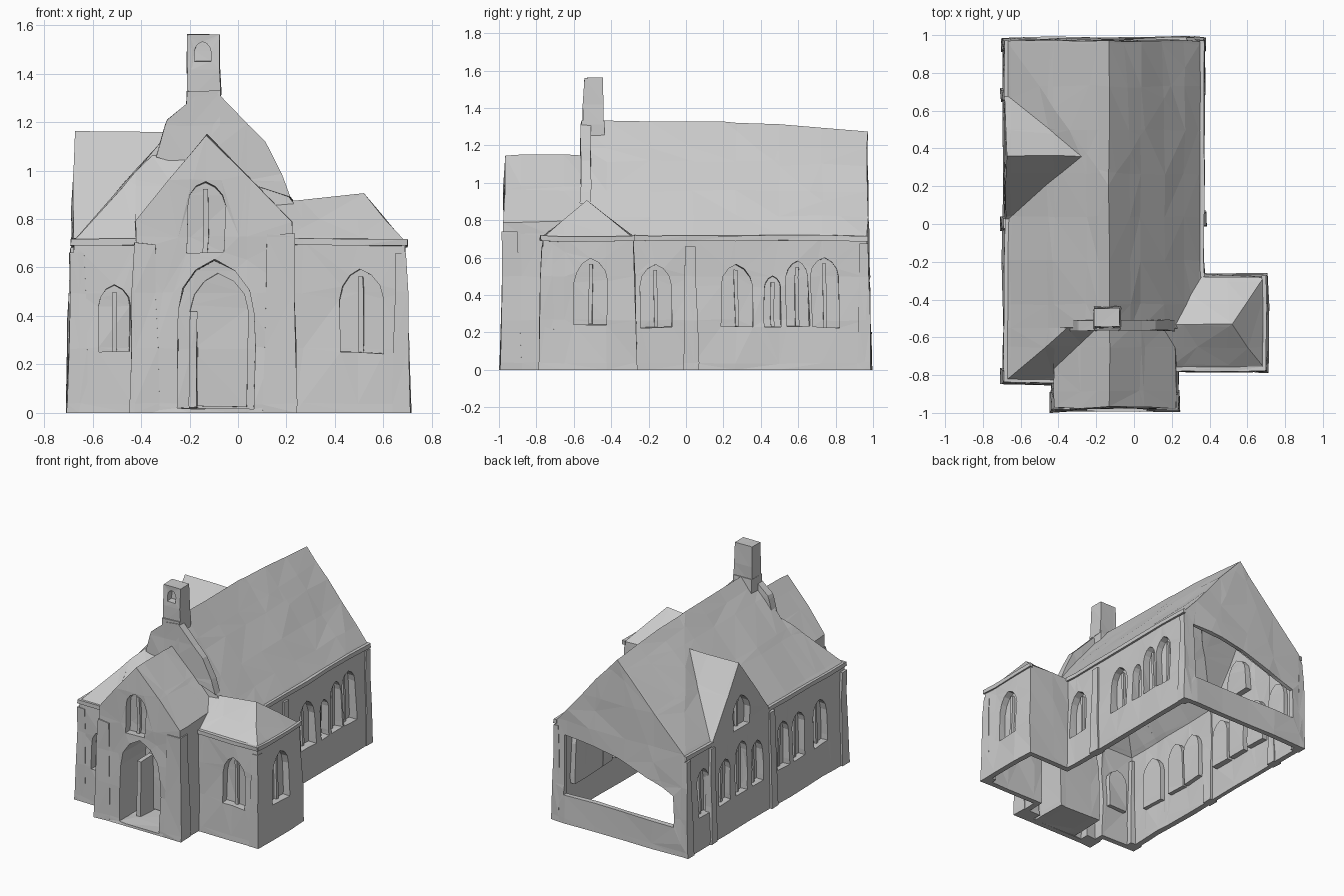
import bpy, bmesh
from mathutils import Vector, noise

if "Cube" in bpy.data.objects:
    bpy.data.objects.remove(bpy.data.objects["Cube"])


def hull(name, pts):
    """Solid from the convex hull of a few points."""
    bm = bmesh.new()
    for p in pts:
        bm.verts.new(p)
    res = bmesh.ops.convex_hull(bm, input=bm.verts[:])
    junk = [g for g in res["geom_interior"] if isinstance(g, bmesh.types.BMVert)]
    bmesh.ops.delete(bm, geom=junk, context='VERTS')
    bmesh.ops.dissolve_limit(bm, angle_limit=0.01, verts=bm.verts[:], edges=bm.edges[:])
    bmesh.ops.recalc_face_normals(bm, faces=bm.faces[:])
    me = bpy.data.meshes.new(name)
    bm.to_mesh(me)
    bm.free()
    ob = bpy.data.objects.new(name, me)
    bpy.context.collection.objects.link(ob)
    return ob


def rect(x0, x1, y0, y1, z):
    return [(x, y, z) for x in (x0, x1) for y in (y0, y1)]


def box(name, x0, x1, y0, y1, z0, z1, flare=0.0):
    return hull(name, rect(x0 - flare, x1 + flare, y0 - flare, y1 + flare, z0) + rect(x0, x1, y0, y1, z1))


def profile(name, pts, axis, a, b):
    """Convex outline (u, z) swept along x or y from a to b."""
    return hull(name, [(d, u, z) if axis == 'x' else (u, d, z) for d in (a, b) for u, z in pts])


def arch_pts(c, w, z0, z1, grow=0.0):
    w, z0, z1 = w + grow, z0 - grow, z1 + grow
    s = z1 - min(1.35 * w, (z1 - z0) * 0.5)
    top = [(0.85, 0.45), (0.5, 0.8)]
    return ([(c - w, z0), (c + w, z0), (c - w, s), (c + w, s), (c, z1)] +
            [(c + k * f * w, s + g * (z1 - s)) for f, g in top for k in (-1, 1)])


def cut(target, tool, op='DIFFERENCE'):
    m = target.modifiers.new(tool.name, 'BOOLEAN')
    m.operation, m.object, m.solver = op, tool, 'EXACT'
    tool.hide_render = True
    tools.append(tool)


def bake(ob):
    deps = bpy.context.evaluated_depsgraph_get()
    me = bpy.data.meshes.new_from_object(ob.evaluated_get(deps))
    ob.modifiers.clear()
    ob.data = me


def weather(ob, step=0.23, amount=0.011):
    """Uneven hand-hewn facets: slice into patches, nudge vertices."""
    bm = bmesh.new()
    bm.from_mesh(ob.data)
    for k in range(3):
        for i in range(-5, 8):
            p, n = Vector(), Vector()
            p[k], n[k] = i * step + 0.037, 1
            bmesh.ops.bisect_plane(bm, geom=bm.verts[:] + bm.edges[:] + bm.faces[:], plane_co=p, plane_no=n)
    bmesh.ops.triangulate(bm, faces=bm.faces[:])
    for v in bm.verts:
        ground = v.co.z < 0.003
        v.co += noise.noise_vector(v.co * 6 + Vector((3, 5, 2))) * amount
        v.co.z = 0 if ground else max(v.co.z, 0)
    bm.to_mesh(ob.data)
    bm.free()


tools = []


def volumes(t, tag):
    """The five building blocks; t > 0 gives the inner cavities, which join up."""
    z0, f = (-0.1, 0.0) if t else (0.0, 0.02)
    e, r = t * 0.4, t * 1.25

    def base(x0, x1, y0, y1, eave):
        return rect(x0 - f, x1 + f, y0 - f, y1 + f, z0) + rect(x0, x1, y0, y1, eave - e)
    return [
        # nave
        hull(tag + "nave", base(-0.675 + t, 0.355 - t, -0.55 + t, 0.97 - t, 0.71) +
             [(-0.13, -0.55 + t, 1.33 - r), (-0.13, 0.2, 1.33 - r), (-0.13, 0.97 - t, 1.28 - r)]),
        # front left corner with hipped roof
        hull(tag + "corner", base(-0.675 + t, -0.2, -0.83 + t, -0.45, 0.71) +
             [(-0.3, -0.5 + t, 1.13 - r), (-0.2 - t, -0.5 + t, 1.13 - r)]),
        # front porch
        hull(tag + "porch", base(-0.42 + t, 0.22 - t, -0.97 + t, -0.5, 0.79) +
             [(-0.13, y, 1.15 - r) for y in (-0.97 + t, -0.5)]),
        # hipped side room
        hull(tag + "side_room", base(0.17, 0.69 - t, -0.765 + t, -0.28 - t, 0.71) +
             [(0.15 + t, -0.53, 0.87 - r), (0.52 - t, -0.53, 0.9 - r)]),
        # left cross gable
        hull(tag + "cross_gable", rect(-0.685 + t, -0.5, 0.02 + t, 0.68 - t, z0) +
             rect(-0.685 + t, -0.6, 0.02 + t, 0.68 - t, 0.71 - e) +
             [(-0.675 + t, 0.36, 1.16 - r), (-0.28 - t, 0.36, 1.16 - r)]),
    ]


# Building shell: thin walls, open underneath
outer = volumes(0, "outer_")
shell = outer[0]
shell.name = "building_shell"
for o in outer[1:]:
    cut(shell, o, 'UNION')
for o in volumes(0.02, "inner_"):
    cut(shell, o)


def niche(tag, ax, d, s, pts, lining, depth):
    """Recess behind the wall face: a lining added inside, then hollowed from outside."""
    cut(shell, profile(tag + "_lining", lining, ax, d + s * 0.012, d + s * (depth + 0.012)), 'UNION')
    cut(shell, profile(tag + "_hollow", pts, ax, d - s * 0.06, d + s * depth))


# Windows: axis, wall position, inward sign, centre, half width, sill, top
windows = [('x', 0.36, -1, c, w, 0.23, z) for c, w, z in
           ((-0.16, 0.085, 0.56), (0.27, 0.085, 0.56), (0.46, 0.045, 0.5), (0.595, 0.06, 0.58), (0.745, 0.075, 0.6))]
windows += [('x', -0.685, 1, c, w, 0.23, z) for c, w, z in
            ((-0.55, 0.08, 0.56), (-0.3, 0.065, 0.56), (-0.13, 0.065, 0.56),
             (0.17, 0.065, 0.54), (0.35, 0.065, 0.6), (0.54, 0.065, 0.54), (0.77, 0.07, 0.56))]
windows += [('x', -0.685, 1, 0.35, 0.09, 0.7, 0.93),
            ('x', 0.7, -1, -0.51, 0.09, 0.24, 0.59),
            ('y', -0.775, 1, 0.51, 0.09, 0.25, 0.59),
            ('y', -0.84, 1, -0.51, 0.065, 0.25, 0.53),
            ('y', -0.975, 1, -0.13, 0.075, 0.66, 0.95)]
parts = []
for i, (ax, d, s, c, w, z0, z1) in enumerate(windows):
    niche(f"window_{i}", ax, d, s, arch_pts(c, w, z0, z1), arch_pts(c, w, z0, z1, 0.012), 0.05)
    parts.append(profile(f"window_mullion_{i}", [(c - 0.01, z0), (c + 0.01, z0), (c - 0.01, z1 - 0.03), (c + 0.01, z1 - 0.03)],
                         ax, d + s * 0.03, d + s * 0.055))

# Deep entrance arch and the large opening in the back wall
niche("entrance", 'y', -0.985, 1, arch_pts(-0.09, 0.16, 0.02, 0.63), arch_pts(-0.09, 0.16, 0.02, 0.63, 0.015), 0.29)
cut(shell, profile("back_cutter", [(0.28, 0.2), (0.28, 0.63), (-0.15, 0.58), (-0.59, 0.42), (-0.59, 0.2)],
                   'y', 0.88, 1.1))
bake(shell)

# Door and jamb
parts.append(profile("door", arch_pts(-0.08, 0.12, 0.03, 0.58), 'y', -0.72, -0.685))
parts.append(box("door_jamb", -0.2, -0.17, -0.86, -0.7, 0.02, 0.42))

# Buttresses at the porch, walls and corners
for n, (x0, x1, y0, y1, z) in enumerate([
        (-0.43, -0.34, -0.98, -0.9, 0.7), (0.12, 0.23, -0.98, -0.9, 0.74),
        (0.34, 0.37, 0.0, 0.05, 0.66), (-0.695, -0.66, -0.02, 0.03, 0.68),
        (-0.695, -0.66, 0.66, 0.7, 0.68), (-0.69, -0.65, 0.93, 0.975, 0.68),
        (0.33, 0.365, 0.93, 0.975, 0.68), (-0.69, -0.63, -0.835, -0.78, 0.66),
        (0.65, 0.695, -0.775, -0.72, 0.66)]):
    parts.append(box(f"buttress_{n}", x0, x1, y0, y1, 0, z, 0.015))

# Eaves
for n, (x0, x1, y0, y1) in enumerate([(0.345, 0.37, -0.28, 0.975), (-0.688, -0.665, -0.84, 0.03),
                                      (-0.688, -0.665, 0.67, 0.975), (-0.685, -0.42, -0.84, -0.815),
                                      (0.68, 0.702, -0.775, -0.27), (0.22, 0.7, -0.78, -0.755)]):
    parts.append(box(f"eave_{n}", x0, x1, y0, y1, 0.69, 0.718))

# Raised gable and bell turret
parts.append(profile("front_gable", [(-0.34, 1.06), (0.22, 0.89), (0.18, 0.99), (0.11, 1.12),
                                     (-0.08, 1.315), (-0.18, 1.31), (-0.29, 1.21)], 'y', -0.565, -0.51))
turret = box("bell_turret", -0.21, -0.075, -0.548, -0.445, 1.31, 1.56, 0.004)
cut(turret, profile("bell_cutter", arch_pts(-0.143, 0.035, 1.45, 1.53), 'y', -0.6, -0.5))
bake(turret)
parts += [turret, box("turret_base", -0.215, -0.072, -0.56, -0.435, 1.05, 1.33)]

for t in tools:
    bpy.data.objects.remove(t)
for p in [shell] + parts:
    weather(p)
